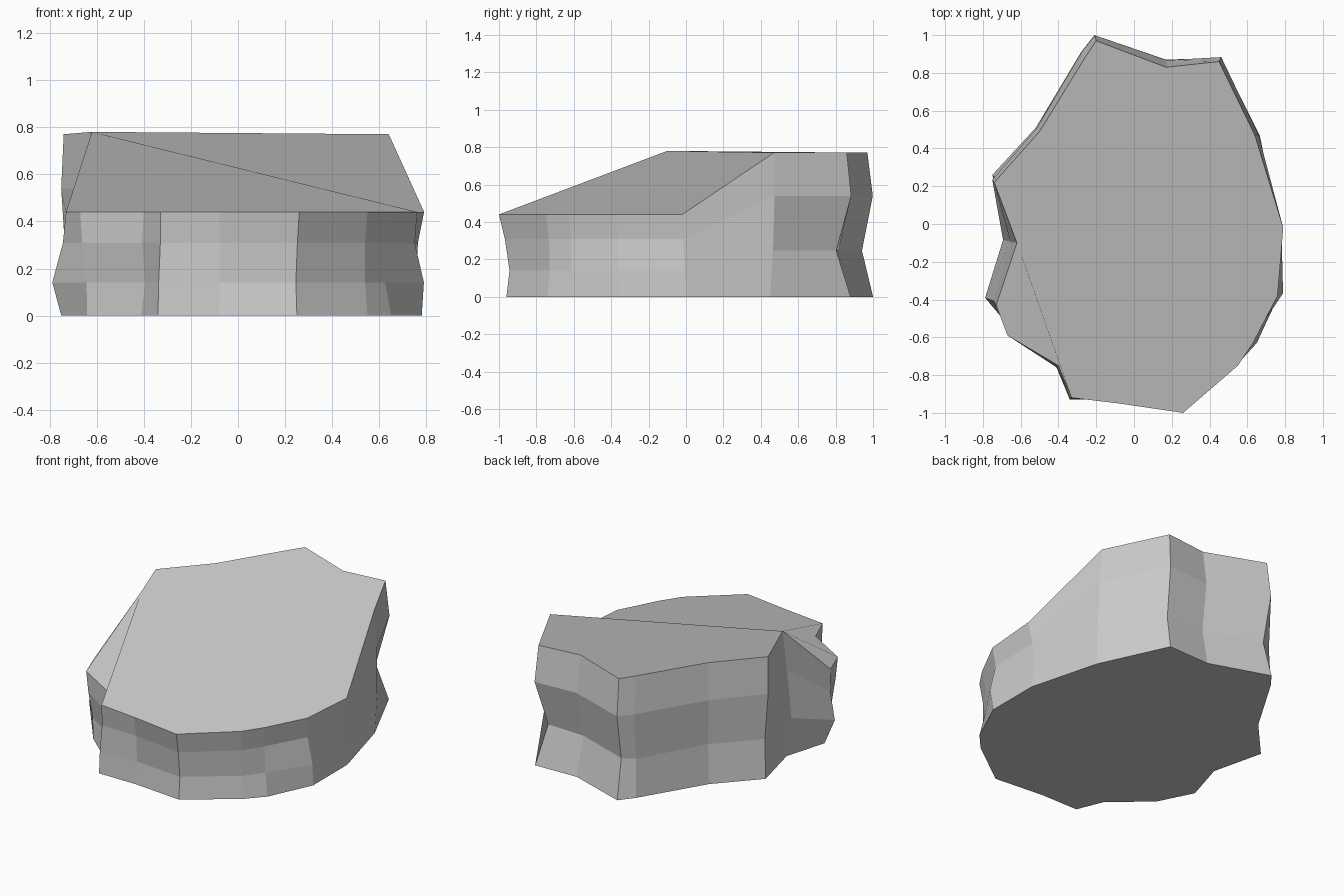
import bpy
import bmesh
from mathutils import Vector

default_cube = bpy.data.objects.get("Cube")
if default_cube:
    bpy.data.objects.remove(default_cube, do_unlink=True)

HIGH, LOW = 0.77, 0.44
RING_LEVELS = (0, 0.32, 0.7, 1)

# Wall columns, clockwise from the left shoulder:
# rim x, rim y, foot x, foot y, lower bulge, upper bulge
high_columns = [
    (-.62, -.1, -.67, -.07, 1.06, 1.03),
    (-.74, .22, -.75, .26, .98, 1.01),
    (-.5, .49, -.52, .51, .98, 1.02),
    (-.26, .88, -.28, .91, 1, 1.03),
    (-.2, .97, -.21, 1, .95, 1.02),
    (.17, .83, .17, .87, .95, 1.03),
    (.45, .86, .46, .88, .92, 1.02),
    (.64, .47, .66, .45, 1.02, 1.02),
]
low_columns = [
    (.79, -.02, .78, 0, .97, .97),
    (.76, -.38, .78, -.35, 1.02, .98),
    (.63, -.63, .65, -.63, .97, .97),
    (.55, -.75, .55, -.74, .98, .98),
    (.26, -1, .25, -.96, .97, .98),
    (-.08, -.95, -.08, -.93, .98, .98),
    (-.33, -.92, -.34, -.93, 1, .99),
    (-.4, -.75, -.41, -.76, .97, 1.01),
    (-.67, -.59, -.64, -.56, .99, 1),
    (-.73, -.43, -.75, -.34, 1.06, 1.01),
]


def add_column(bm, data, height):
    """Stack one vertical run of vertices from foot to rim."""
    rim, foot = Vector(data[:2]), Vector(data[2:4])
    scales = (1, data[4], data[5], 1)
    points = [foot.lerp(rim, t) * s for t, s in zip(RING_LEVELS, scales)]
    return [bm.verts.new((p.x, p.y, height * t))
            for p, t in zip(points, RING_LEVELS)]


bm = bmesh.new()
columns = [add_column(bm, c, HIGH) for c in high_columns]
columns += [add_column(bm, c, LOW) for c in low_columns]

# Faceted walls and flat base
for left, right in zip(columns, columns[1:] + columns[:1]):
    for k in range(len(RING_LEVELS) - 1):
        bm.faces.new((left[k], left[k + 1], right[k + 1], right[k]))
bm.faces.new([c[0] for c in columns])

# Sloping cap, fanned out from the shoulder
rim = [c[-1] for c in columns]
rim[0].co.z += 0.01
for a, b in zip(rim[1:], rim[2:]):
    bm.faces.new((rim[0], a, b)).material_index = 1
bmesh.ops.recalc_face_normals(bm, faces=bm.faces)

mesh = bpy.data.meshes.new("rock")
cap_faces = [f.index for f in bm.faces if f.material_index]
bm.faces.index_update()
cap_faces = {f.index for f in bm.faces if f.material_index}
for f in bm.faces:
    f.material_index = 0
    f.smooth = True
bm.to_mesh(mesh)
bm.free()

# The cap shades as one face, every wall facet as its own
cap_normal = sum((mesh.polygons[i].normal * mesh.polygons[i].area
                  for i in cap_faces), Vector()).normalized()
normals = [None] * len(mesh.loops)
for poly in mesh.polygons:
    for loop in poly.loop_indices:
        normals[loop] = cap_normal if poly.index in cap_faces else poly.normal.copy()
mesh.normals_split_custom_set(normals)

# Stone colour
stone = bpy.data.materials.new("stone grey")
stone.use_nodes = True
colour = (0.6, 0.6, 0.6, 1)
stone.diffuse_color = colour
stone.node_tree.nodes["Principled BSDF"].inputs["Base Color"].default_value = colour
mesh.materials.append(stone)

rock = bpy.data.objects.new("rock", mesh)
bpy.context.collection.objects.link(rock)
